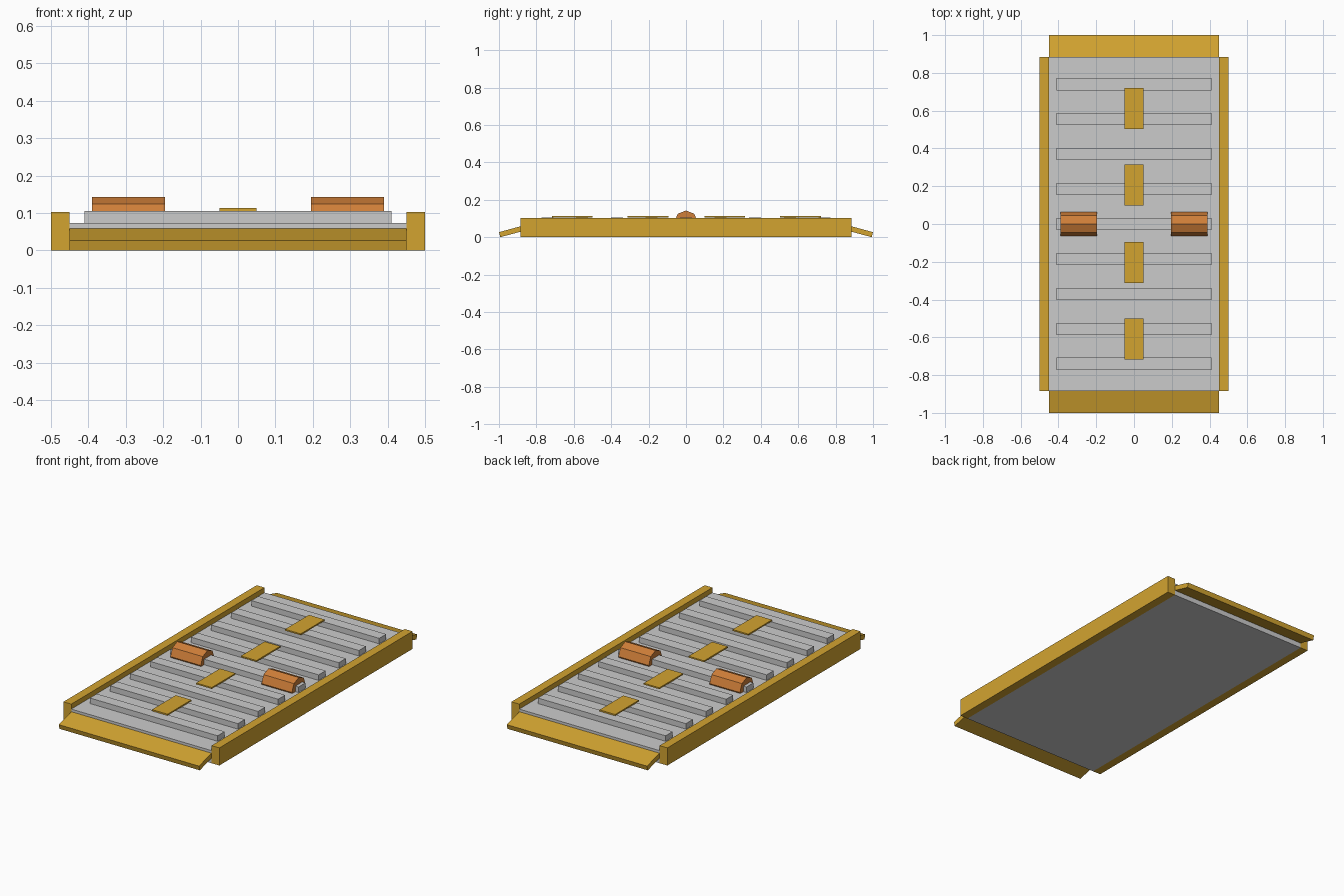
import bpy, bmesh

if "Cube" in bpy.data.objects:
    bpy.data.objects.remove(bpy.data.objects["Cube"])


def material(name, color):
    m = bpy.data.materials.new(name)
    m.diffuse_color = color
    m.use_nodes = True
    m.node_tree.nodes["Principled BSDF"].inputs["Base Color"].default_value = m.diffuse_color
    return m


GOLD = material("gold", (0.65, 0.37, 0.03, 1))
ORANGE = material("orange", (0.62, 0.21, 0.04, 1))


def finish(name, bm, mat):
    bmesh.ops.recalc_face_normals(bm, faces=bm.faces)
    me = bpy.data.meshes.new(name)
    bm.to_mesh(me)
    bm.free()
    ob = bpy.data.objects.new(name, me)
    bpy.context.collection.objects.link(ob)
    if mat:
        me.materials.append(mat)
    return ob


def prism(name, profile, x0, x1, mat=None):
    """Extrude a (y, z) profile along x."""
    bm = bmesh.new()
    face = bm.faces.new([bm.verts.new((x0, y, z)) for y, z in profile])
    ext = bmesh.ops.extrude_face_region(bm, geom=[face])
    verts = [v for v in ext["geom"] if isinstance(v, bmesh.types.BMVert)]
    bmesh.ops.translate(bm, verts=verts, vec=(x1 - x0, 0, 0))
    return finish(name, bm, mat)


def box(name, x, y, z, mat=None):
    prof = [(y[0], z[0]), (y[1], z[0]), (y[1], z[1]), (y[0], z[1])]
    return prism(name, prof, x[0], x[1], mat)


END = 0.885

# Base deck
box("deck", (-0.45, 0.45), (-END, END), (0, 0.073))

# Raised cross ribs
for i in range(9):
    y = (i - 4) * 0.185
    box(f"cross_rib_{i + 1}", (-0.41, 0.41), (y - 0.032, y + 0.032), (0.07, 0.105))

# Centre line markers
for i, y in enumerate((-0.608, -0.203, 0.207, 0.612)):
    box(f"centre_marker_{i + 1}", (-0.05, 0.05), (y - 0.109, y + 0.109), (0.105, 0.113), GOLD)

# Side rails and octagonal bumps
r = 0.063
k = r * 0.7071
octagon = [(r, 0), (k, k), (0, r), (-k, k), (-r, 0), (-k, -k), (0, -r), (k, -k)]
bump = [(y, z + 0.08) for y, z in octagon]
for side, s in (("left", -1), ("right", 1)):
    box(f"{side}_rail", sorted((s * 0.45, s * 0.5)), (-END, END), (0, 0.102), GOLD)
    prism(f"{side}_bump", bump, *sorted((s * 0.195, s * 0.39)), ORANGE)

# Sloping end ramps
for end, s in (("front", -1), ("back", 1)):
    prof = [(0.878, 0.031), (0.993, 0), (1.0, 0.027), (0.885, 0.058)]
    prism(f"{end}_ramp", [(s * y, z) for y, z in prof], -0.45, 0.45, GOLD)
